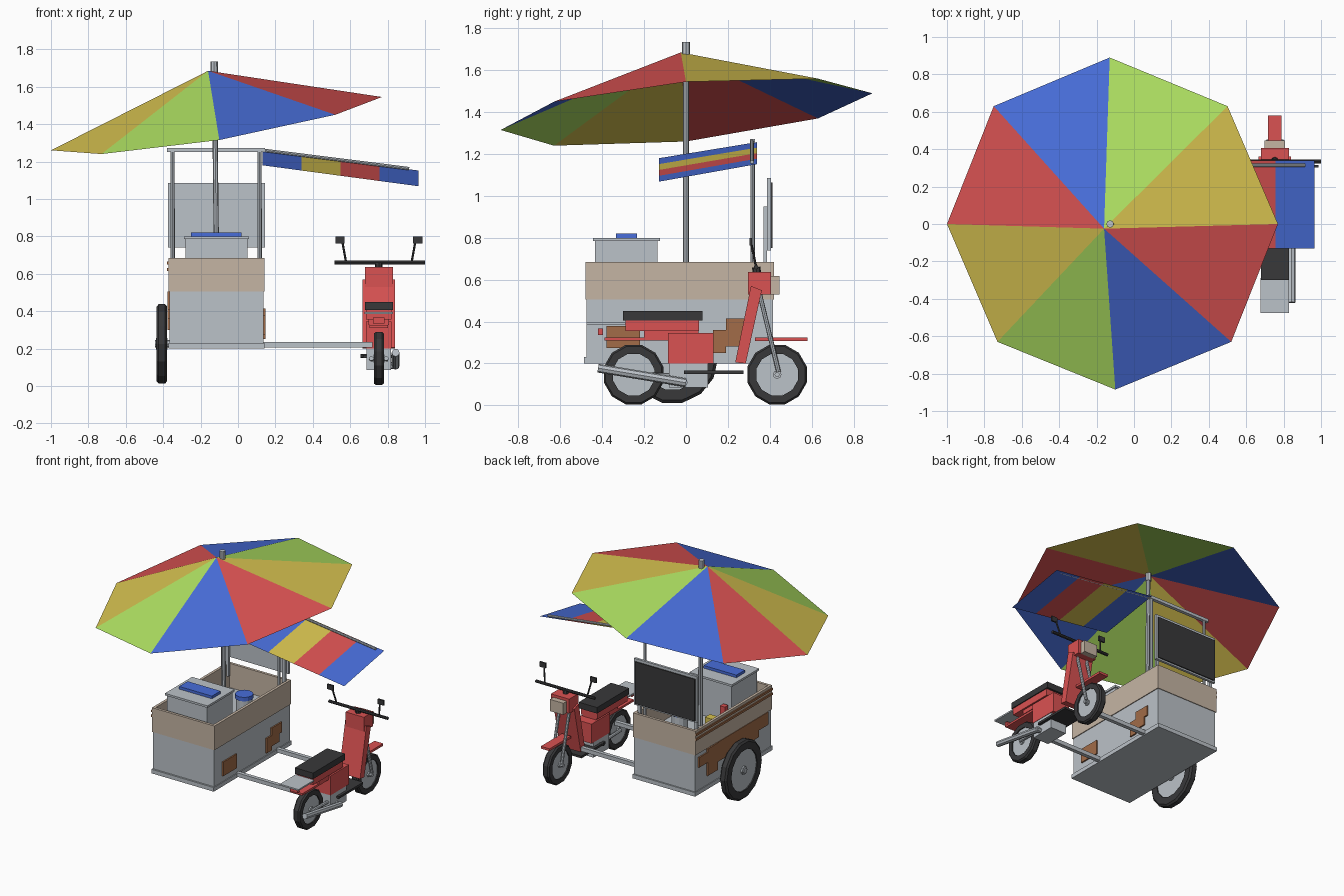
import bpy, bmesh, math
from mathutils import Vector

if "Cube" in bpy.data.objects:
    bpy.data.objects.remove(bpy.data.objects["Cube"])


def mat(name, rgb):
    m = bpy.data.materials.new(name)
    m.diffuse_color = (*rgb, 1)
    m.use_nodes = True
    m.node_tree.nodes["Principled BSDF"].inputs["Base Color"].default_value = m.diffuse_color
    return m


RED = mat("red", (0.70, 0.085, 0.085))
BLUE = mat("blue", (0.065, 0.155, 0.70))
LIME = mat("lime green", (0.42, 0.74, 0.12))
YELLOW = mat("yellow", (0.68, 0.54, 0.08))
GREY = mat("metal grey", (0.50, 0.54, 0.58))
TAN = mat("tan wood", (0.56, 0.46, 0.37))
DARK = mat("dark rubber", (0.04, 0.04, 0.042))
BROWN = mat("rust brown", (0.36, 0.15, 0.065))


def mesh(name, verts, faces, mats, idx=None):
    me = bpy.data.meshes.new(name)
    me.from_pydata([tuple(v) for v in verts], [], faces)
    for m in mats:
        me.materials.append(m)
    for p in me.polygons:
        p.material_index = idx[p.index] if idx else 0
    ob = bpy.data.objects.new(name, me)
    bpy.context.collection.objects.link(ob)
    return ob


def fix_normals(ob):
    bm = bmesh.new()
    bm.from_mesh(ob.data)
    bmesh.ops.recalc_face_normals(bm, faces=bm.faces)
    bm.to_mesh(ob.data)
    bm.free()


def prism(name, profile, x0, x1, m):
    """Extrude a (y, z) profile along x."""
    n = len(profile)
    verts = [(x, y, z) for x in (x0, x1) for y, z in profile]
    faces = [tuple(range(n)), tuple(range(n, 2 * n))]
    faces += [(i, (i + 1) % n, n + (i + 1) % n, n + i) for i in range(n)]
    ob = mesh(name, verts, faces, [m])
    fix_normals(ob)


def box(name, x0, x1, y0, y1, z0, z1, m):
    prism(name, [(y0, z0), (y1, z0), (y1, z1), (y0, z1)], x0, x1, m)


def rod(name, a, b, r, m, n=8):
    a, b = Vector(a), Vector(b)
    d = b - a
    bpy.ops.mesh.primitive_cylinder_add(vertices=n, radius=r, depth=d.length, location=(a + b) / 2)
    ob = bpy.context.object
    ob.name = name
    ob.rotation_euler = d.to_track_quat('Z', 'Y').to_euler()
    ob.data.materials.append(m)


def wheel(name, x, y, z, r, hw, n):
    # chamfered tyre ring
    prof = [(r, -hw * .6), (r, hw * .6), (r * .94, hw), (r * .7, hw),
            (r * .7, -hw), (r * .94, -hw)]
    k = len(prof)
    verts, faces = [], []
    for i in range(n):
        a = 2 * math.pi * (i + .5) / n
        verts += [(x + px, y + pr * math.sin(a), z - pr * math.cos(a)) for pr, px in prof]
        for j in range(k):
            i2, j2 = (i + 1) % n, (j + 1) % k
            faces.append((i * k + j, i * k + j2, i2 * k + j2, i2 * k + j))
    ob = mesh(name + "_tyre", verts, faces, [DARK])
    fix_normals(ob)
    rod(name + "_disc", (x - hw * .7, y, z), (x + hw * .7, y, z), r * .72, GREY, n)
    rod(name + "_hub", (x - hw * 1.1, y, z), (x + hw * 1.1, y, z), r * .14, GREY, 8)


# --- parasol: tilted eight-panel canopy on a pole
rim = [(-.13, .89, 1.49), (.50, .63, 1.56), (.77, 0, 1.545), (.52, -.63, 1.45),
       (-.10, -.885, 1.315), (-.73, -.63, 1.24), (-1, 0, 1.26), (-.75, .63, 1.37)]
mesh("parasol_canopy", rim + [(-.16, -.025, 1.685)],
     [(8, (i + 1) % 8, i) for i in range(8)],
     [LIME, YELLOW, RED, BLUE], [i % 4 for i in range(8)])
rod("parasol_pole", (-.113, 0, .5), (-.126, 0, 1.66), .014, GREY)
rod("parasol_tip", (-.127, 0, 1.62), (-.128, 0, 1.735), .02, GREY)

# --- cart body
box("cart_base", -.372, .142, -.488, .425, .2, .23, GREY)
box("cart_body", -.366, .136, -.475, .415, .23, .505, GREY)
X0, X1, Y0, Y1, T = -.372, .142, -.48, .42, .02
box("cart_wall_left", X0, X0 + T, Y0, Y1, .505, .685, TAN)
box("cart_wall_right", X1 - T, X1, Y0, Y1, .505, .685, TAN)
box("cart_wall_front", X0 + T, X1 - T, Y0, Y0 + T, .505, .685, TAN)
box("cart_wall_back", X0 + T, X1 - T, Y1 - T, Y1, .505, .685, TAN)
for z in (.615, .65):
    box("cart_left_trim", X0 - .007, X0, Y0, Y1, z, z + .016, BROWN)

# rust patches on the sides: (y0, y1, z0, z1)
for y0, y1, z0, z1 in [(-.38, -.22, .275, .38), (.13, .19, .25, .36),
                       (.19, .28, .28, .415), (.28, .31, .34, .415)]:
    box("right_rust_patch", .136, .146, y0, y1, z0, z1, BROWN)
for y0, y1, z0, z1 in [(.28, .38, .40, .475), (.16, .28, .30, .5),
                       (-.32, .16, .36, .505), (-.43, -.32, .41, .505)]:
    box("left_rust_patch", -.376, -.366, y0, y1, z0, z1, BROWN)

# cart wheel and axle
wheel("cart_wheel", -.407, -.065, .225, .218, .028, 14)
rod("cart_axle", (-.445, -.065, .225), (-.36, -.065, .225), .02, GREY)

# cool box, pot and condiments
box("cool_box", -.28, .05, -.435, -.135, .505, .785, GREY)
box("cool_box_lid", -.29, .06, -.445, -.125, .785, .8, GREY)
box("cool_box_handle", -.25, .02, -.335, -.235, .8, .82, BLUE)
rod("pot", (-.04, .13, .505), (-.04, .13, .615), .055, GREY, 12)
rod("pot_lid", (-.04, .13, .615), (-.04, .13, .645), .062, BLUE, 12)
box("yellow_tub", -.26, -.19, -.01, .05, .505, .6, YELLOW)
box("red_bottle", -.27, -.23, -.11, -.07, .505, .65, RED)

# --- rear frame and menu board
for x in (-.35, .115):
    rod("frame_post", (x, .318, .505), (x, .318, 1.26), .011, GREY)
    box("board_bracket", x - .012, x + .012, .37, .387, .6, .95, GREY)
box("frame_top_bar", -.38, .145, .305, .33, 1.25, 1.272, GREY)
box("menu_board", -.375, .145, .387, .405, .74, 1.085, GREY)
box("menu_board_face", -.36, .13, .405, .413, .752, 1.065, DARK)

# --- striped awning
A = [Vector(p) for p in ((.13, .34, 1.257), (.965, .34, 1.152),
                         (.965, -.13, 1.068), (.13, -.13, 1.18))]
verts = []
for i in range(5):
    verts += [A[0].lerp(A[1], i / 4), A[3].lerp(A[2], i / 4)]
mesh("awning", verts, [(2 * i, 2 * i + 1, 2 * i + 3, 2 * i + 2) for i in range(4)],
     [BLUE, YELLOW, RED], [0, 1, 2, 0])
rod("awning_rod", (.12, .315, 1.262), (.915, .315, 1.162), .009, GREY)

# --- tow bars
for y in (-.2, .27):
    box("tow_bar", .13, .72, y - .014, y + .014, .207, .236, GREY)

# --- scooter
C = .753
for nm, y in (("rear_wheel", -.25), ("front_wheel", .435)):
    wheel(nm, C, y, .147, .147, .027, 12)


def wide(name, hw, y0, y1, z0, z1, m):
    box(name, C - hw, C + hw, y0, y1, z0, z1, m)


wide("seat", .075, -.30, .078, .405, .45, DARK)
wide("seat_base", .068, -.29, .062, .355, .405, RED)
wide("rear_rack", .077, -.475, -.29, .384, .395, GREY)
wide("body_shell", .068, -.085, .132, .2, .345, RED)
wide("body_top", .055, -.20, .06, .325, .355, RED)
wide("rear_fender", .05, -.39, -.085, .31, .325, RED)
wide("tail_light", .03, -.42, -.397, .335, .367, RED)
wide("engine", .065, -.08, .105, .085, .2, GREY)
wide("footboard", .085, -.01, .275, .15, .166, DARK)
prism("leg_shield", [(.235, .205), (.285, .2), (.362, .55), (.31, .57)], C - .087, C + .087, RED)
wide("head_shell", .075, .297, .405, .53, .637, RED)
wide("headlight", .055, .405, .446, .53, .617, TAN)
wide("front_fender", .036, .33, .58, .307, .324, RED)
for s in (-1, 1):
    x = C + s * .04
    rod("front_fork", (x, .35, .54), (x, .442, .16), .011, GREY)
    rod("rear_arm", (x, -.25, .147), (x, -.02, .14), .012, GREY)
    # mirrors
    mx = C + s * .175
    rod("mirror_stem", (mx, .335, .66), (C + s * .195, .312, .77), .006, DARK, 6)
    mx = C + s * .208
    box("mirror", mx - .025, mx + .025, .303, .315, .763, .8, DARK)
rod("front_axle", (C - .05, .435, .147), (C + .05, .435, .147), .012, GREY)
rod("handlebar", (.515, .335, .66), (1.0, .335, .66), .011, DARK)
rod("steering_neck", (C, .34, .62), (C, .335, .66), .02, DARK)
rod("foot_peg", (.655, .03, .16), (.7, .03, .16), .01, DARK, 6)
rod("exhaust_pipe", (.843, -.42, .178), (.843, 0, .108), .021, GREY)
rod("exhaust_link", (.80, -.01, .11), (.85, -.01, .11), .018, GREY)
